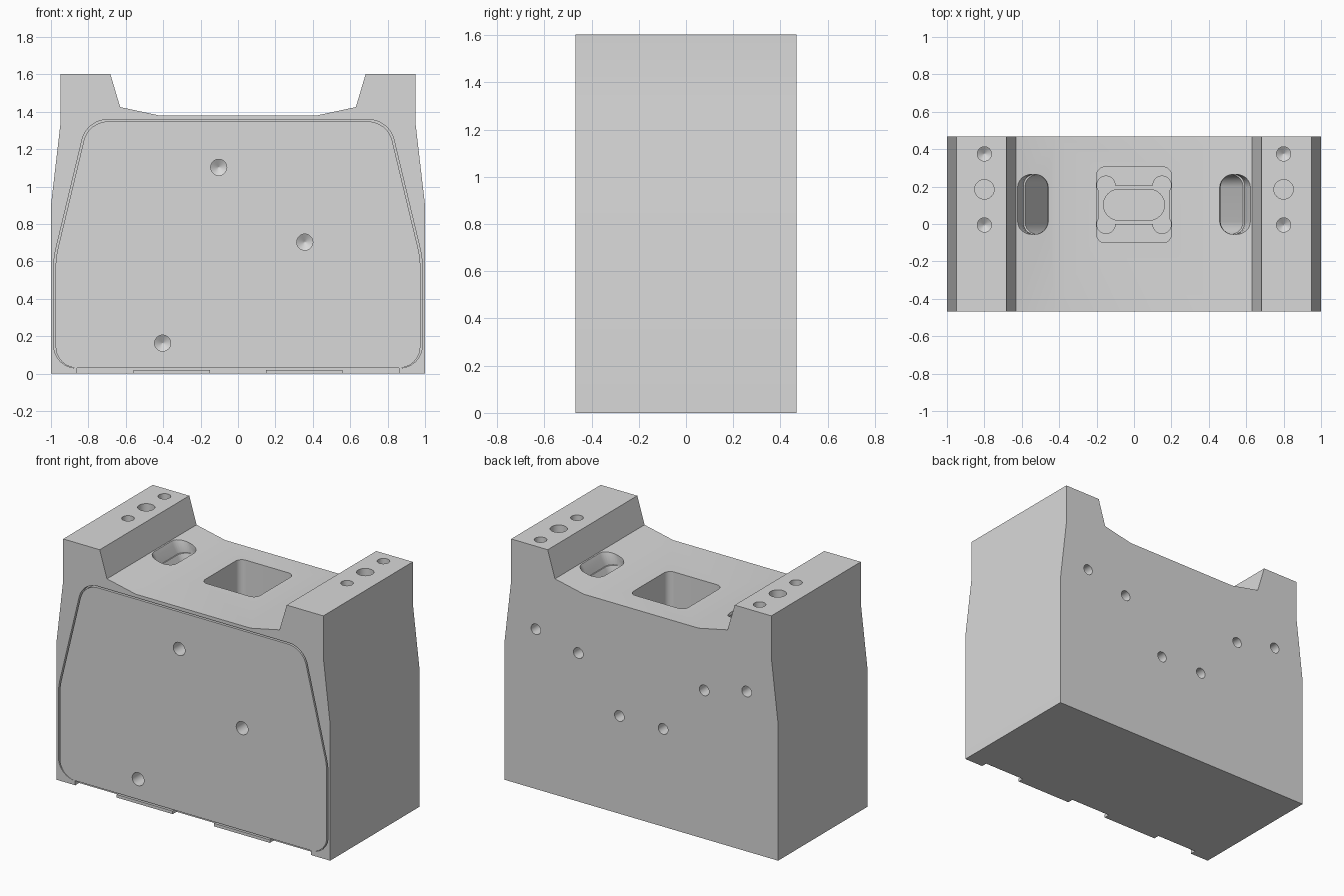
import bpy, bmesh, math
from mathutils import Vector

if "Cube" in bpy.data.objects:
    bpy.data.objects.remove(bpy.data.objects["Cube"])

grey = bpy.data.materials.new("machined_grey")
grey.diffuse_color = (0.69, 0.69, 0.69, 1)
grey.use_nodes = True
grey.node_tree.nodes["Principled BSDF"].inputs["Base Color"].default_value = grey.diffuse_color


def loft(name, rings):
    """Closed solid through matching rings of 3D points."""
    bm = bmesh.new()
    vs = [[bm.verts.new(p) for p in r] for r in rings]
    n = len(vs[0])
    for a, b in zip(vs, vs[1:]):
        for i in range(n):
            j = (i + 1) % n
            bm.faces.new((a[i], a[j], b[j], b[i]))
    bm.faces.new(vs[0][::-1])
    bm.faces.new(vs[-1])
    bmesh.ops.recalc_face_normals(bm, faces=bm.faces)
    me = bpy.data.meshes.new(name)
    bm.to_mesh(me)
    bm.free()
    me.materials.append(grey)
    ob = bpy.data.objects.new(name, me)
    bpy.context.collection.objects.link(ob)
    return ob


def prism_y(name, pts, y0, y1):
    return loft(name, [[(x, y, z) for x, z in pts] for y in (y0, y1)])


def prism_z(name, pts, z0, z1):
    return loft(name, [[(x, y, z) for x, y in pts] for z in (z0, z1)])


def rounded(pts, cuts, n=8):
    """Polygon with arcs; each cut is the tangent length at its corner."""
    out = []
    for i, (p, t) in enumerate(zip(pts, cuts)):
        p = Vector(p)
        if t == 0:
            out.append(p)
            continue
        u = (Vector(pts[i - 1]) - p).normalized()
        v = (Vector(pts[(i + 1) % len(pts)]) - p).normalized()
        c = p + (u + v).normalized() * t / math.cos(u.angle(v) / 2)
        a, b = p + u * t - c, p + v * t - c
        r = a.length
        out += [c + a.lerp(b, k / n).normalized() * r for k in range(n + 1)]
    return out


def rect(x0, x1, y0, y1, r=0.0):
    return rounded([(x0, y0), (x1, y0), (x1, y1), (x0, y1)], [r] * 4)


def drill(pos, axis, r, depth, tip=0.0):
    """Round hole cutter going along axis, with an optional conical tip."""
    pos, axis = Vector(pos), Vector(axis)
    u = axis.orthogonal().normalized()
    w = axis.cross(u)
    steps = [(r, -0.05), (r, depth)] + ([(r * 0.05, depth + tip)] if tip else [])
    return loft("drill", [[pos + axis * d + (u * math.cos(a) + w * math.sin(a)) * q
                           for a in (math.tau * k / 32 for k in range(32))]
                          for q, d in steps])


def cut(ob, *cutters):
    for c in cutters:
        m = ob.modifiers.new("cut", 'BOOLEAN')
        m.operation, m.solver, m.object = 'DIFFERENCE', 'EXACT', c
        bpy.context.view_layer.objects.active = ob
        bpy.ops.object.modifier_apply(modifier=m.name)


def mirror(half):
    return half + [(-x, z) for x, z in reversed(half)]


Y = 0.467
# Main block with two raised feet
body = prism_y("body", mirror([(1, 0), (1, 0.9), (0.95, 1.33), (0.95, 1.603), (0.683, 1.603),
                               (0.63, 1.425), (0.42, 1.38)]), -Y, Y)
cutters = []

# Recess for the front cover, open at the bottom edge
panel = mirror([(0.985, 0.03), (0.985, 0.62), (0.808, 1.358)])
cutters.append(prism_y("recess", rounded(panel, [0.12, 0.05, 0.11, 0.11, 0.05, 0.12]), -Y - 0.1, -Y + 0.04))
cutters.append(prism_y("open_edge", rect(-0.862, 0.862, -0.1, 0.05), -Y - 0.1, -Y + 0.04))

# Holes in both feet
for s in (-1, 1):
    for y, r, d, tip in ((0.375, 0.038, 0.12, 0.025), (0.185, 0.052, 0.2, 0), (-0.005, 0.038, 0.12, 0.025)):
        cutters.append(drill((0.8 * s, y, 1.603), (0, 0, -1), r, d, tip))
    # Six holes in the back
    for x, z in ((0.77, 1.055), (0.46, 0.98), (0.16, 0.645)):
        cutters.append(drill((x * s, Y, z), (0, -1, 0), 0.035, 0.12, 0.02))

    # Slanted oblong slot with a wider mouth
    def oblong(x0, x1, z):
        return [(p[0] * s, p[1], z) for p in rect(x0, x1, -0.055, 0.265, (x1 - x0) / 2 * 0.99)]
    cutters.append(loft("slot_mouth", [oblong(0.44, 0.616, 1.5), oblong(0.45, 0.614, 1.41), oblong(0.475, 0.59, 1.34)]))
    cutters.append(loft("slot", [oblong(0.49, 0.625, 1.43), oblong(0.29, 0.425, 1.0)]))

# Central stepped pocket
cutters.append(prism_z("pocket", rect(-0.2, 0.2, -0.1, 0.305, 0.045), 0.95, 1.6))
cutters.append(prism_z("pocket_step", rect(-0.19, 0.19, 0.0, 0.205), 0.88, 1.0))
for x in (-0.15, 0.15):
    for y in (-0.002, 0.207):
        cutters.append(drill((x, y, 0.95), (0, 0, -1), 0.049, 0.07))
cutters.append(prism_z("pocket_slot", rect(-0.163, 0.163, 0.02, 0.185, 0.082), 0.7, 0.95))
cut(body, *cutters)

# Front cover with a thin gap around it
inner = mirror([(0.975, 0.03), (0.975, 0.62), (0.8, 1.348)])
cover = prism_y("front_cover", rounded(inner, [0.115, 0.05, 0.105, 0.105, 0.05, 0.115]), -Y, -Y + 0.041)

# Front screw holes through cover and block
screws = [drill((x, -Y, z), (0, 1, 0), 0.043, 0.1, 0.025)
          for x, z in ((-0.103, 1.103), (0.357, 0.703), (-0.403, 0.163))]
cut(cover, *screws)
cut(body, *screws)

# Bottom tabs under the cover
tabs = [prism_y("bottom_tab", rect(min(a, b), max(a, b), 0, 0.02), -Y, -Y + 0.041)
        for a, b in ((0.15, 0.56), (-0.15, -0.56))]

for c in cutters + screws:
    bpy.data.objects.remove(c)
bpy.ops.object.select_all(action='DESELECT')
for ob in [body, cover] + tabs:
    ob.select_set(True)
bpy.context.view_layer.objects.active = body
bpy.ops.object.shade_smooth_by_angle(angle=math.radians(25))
